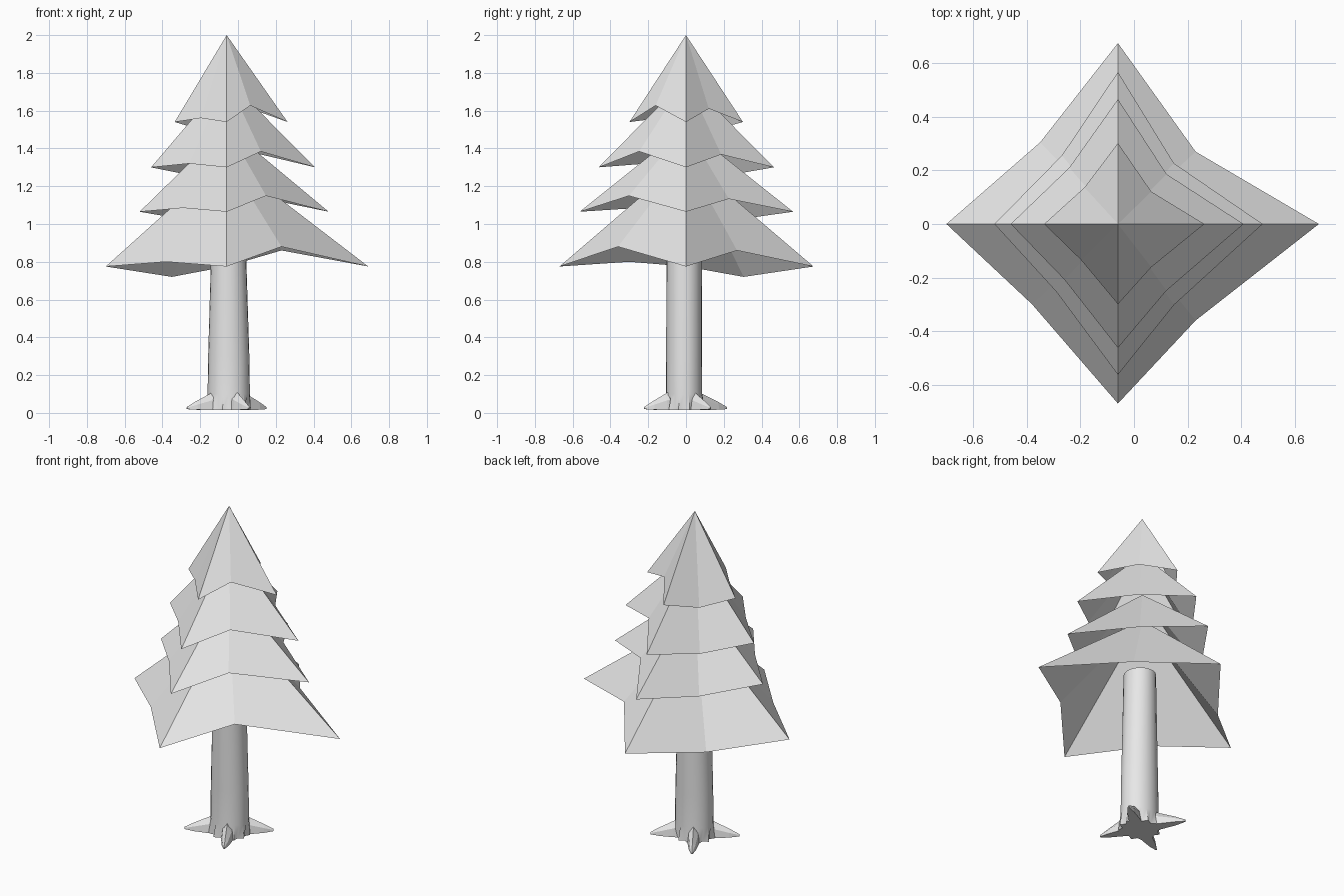
import bpy, math
from mathutils import Vector

if "Cube" in bpy.data.objects:
    bpy.data.objects.remove(bpy.data.objects["Cube"])

grey = bpy.data.materials.new("plain grey")
grey.diffuse_color = (0.8, 0.8, 0.8, 1)
grey.use_nodes = True
grey.node_tree.nodes["Principled BSDF"].inputs["Base Color"].default_value = grey.diffuse_color
AXIS = -0.06


def add_mesh(name, verts, faces, smooth=False):
    mesh = bpy.data.meshes.new(name)
    mesh.from_pydata(verts, [], faces)
    mesh.materials.append(grey)
    obj = bpy.data.objects.new(name, mesh)
    bpy.context.collection.objects.link(obj)
    if smooth:
        bpy.ops.object.select_all(action='DESELECT')
        obj.select_set(True)
        bpy.context.view_layer.objects.active = obj
        bpy.ops.object.shade_smooth_by_angle(angle=math.radians(35))
    return obj


def loft(rings, cap_start=True, cap_end=True):
    """Join equal rings of points into one skin."""
    n = len(rings[0])
    verts = [p for ring in rings for p in ring]
    faces = []
    for k in range(len(rings) - 1):
        for i in range(n):
            j = (i + 1) % n
            faces.append((k * n + i, k * n + j, (k + 1) * n + j, (k + 1) * n + i))
    if cap_start:
        faces.append(tuple(reversed(range(n))))
    if cap_end:
        faces.append(tuple(range((len(rings) - 1) * n, len(rings) * n)))
    return verts, faces


# Foliage: open star-shaped cones; rim points are (x, y, lift above rim height)
RIM = [(0.75, 0, 0), (0.29, 0.27, 0.085), (0, 0.675, 0), (-0.29, 0.305, -0.055),
       (-0.64, 0, 0), (-0.32, -0.30, 0.025), (0, -0.67, 0), (0.29, -0.36, 0.105)]
# name, apex height, rim height, x scale, y scale, lift scale
TIERS = [("bottom_branches", 1.35, 0.775, 1.0, 1.0, 1.0),
         ("lower_branches", 1.515, 1.065, 0.72, 0.84, 0.8),
         ("upper_branches", 1.77, 1.30, 0.625, 0.69, 0.8),
         ("top_branches", 2.0, 1.54, 0.43, 0.447, 0.83)]
for name, apex, rim, sx, sy, sl in TIERS:
    verts = [(AXIS + x * sx, y * sy, rim + h * sl) for x, y, h in RIM]
    verts.append((AXIS, 0, apex))
    add_mesh(name, verts, [(i, (i + 1) % 8, 8) for i in range(8)])

# Trunk: slightly tapered column with a fluted foot
SIDES = 24
rings = []
for z, cx, rx, ry, flute in [(0.015, -0.05, 0.105, 0.098, 0.17), (0.10, -0.049, 0.112, 0.096, 0),
                             (0.30, -0.049, 0.109, 0.095, 0), (1.0, -0.05, 0.088, 0.093, 0)]:
    ring = []
    for i in range(SIDES):
        a = math.tau * i / SIDES
        k = 1 + flute * (1 if i % 2 else -0.3)
        ring.append((cx + rx * k * math.cos(a), -0.01 + ry * k * math.sin(a), z))
    rings.append(ring)
add_mesh("trunk", *loft(rings), smooth=True)

# Roots: tapered wedges running from the trunk out to a pointed tip
TIPS = [(0.15, 0.13), (-0.19, 0.215), (-0.27, -0.13), (0.06, -0.22)]
for number, (tx, ty) in enumerate(TIPS, 1):
    foot = Vector((-0.05, -0.01, 0))
    run = Vector((tx, ty, 0)) - foot
    out = run.normalized()
    side = Vector((-out.y, out.x, 0))
    rings = []
    for dist, wide, low, high in [(0.07, 0.035, 0.015, 0.125), (0.115, 0.032, 0.015, 0.10),
                                  (0.7 * run.length + 0.02, 0.02, 0.017, 0.062),
                                  (run.length, 0.004, 0.02, 0.032)]:
        mid = low + 0.6 * (high - low)
        profile = [(-wide, low), (wide, low), (wide * 0.8, mid), (0, high), (-wide * 0.8, mid)]
        rings.append([foot + out * dist + side * s + Vector((0, 0, z)) for s, z in profile])
    add_mesh("root_%d" % number, *loft(rings))
